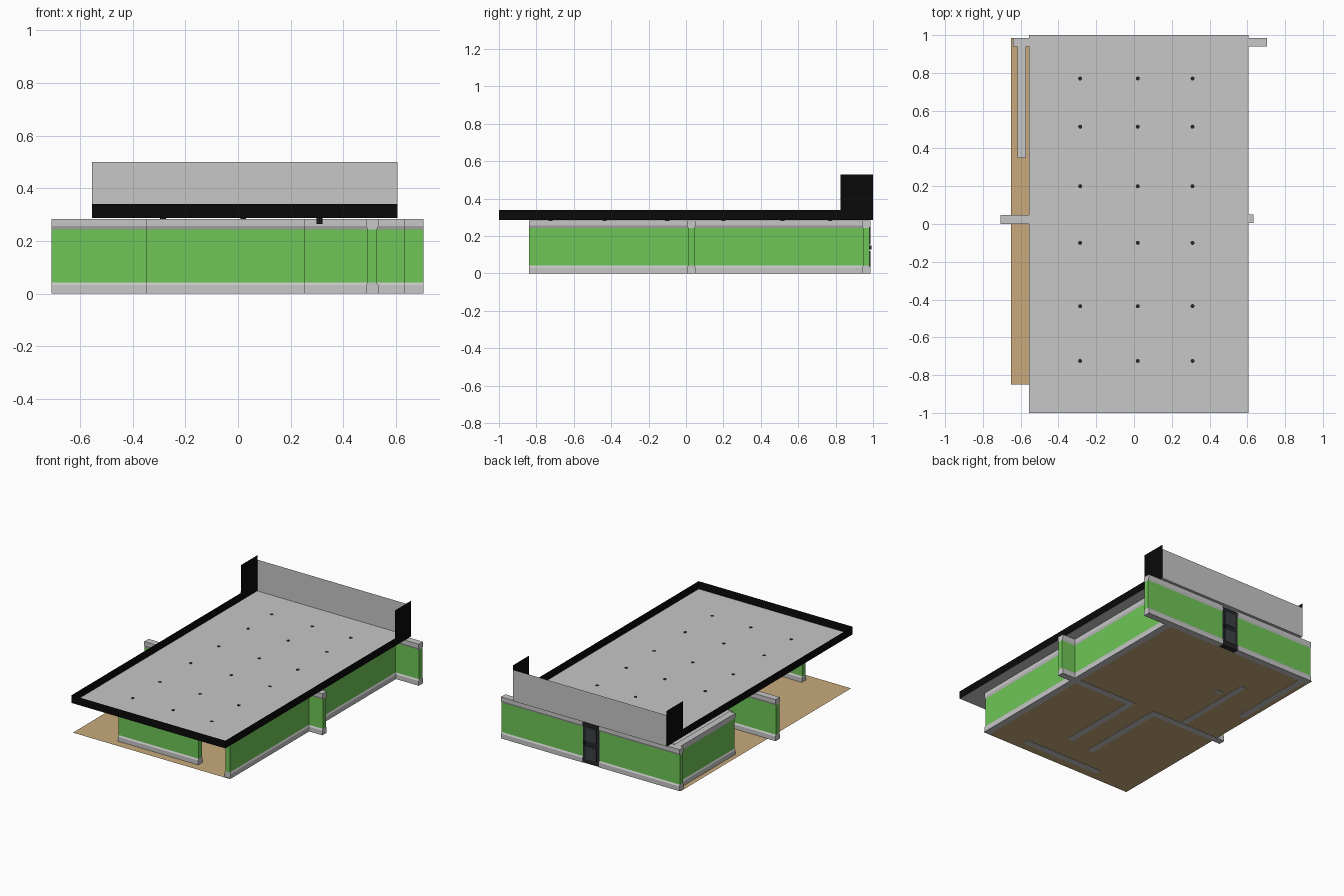
import bpy, bmesh, math

if "Cube" in bpy.data.objects:
    bpy.data.objects.remove(bpy.data.objects["Cube"])

def mat(name, c):
    m = bpy.data.materials.new(name)
    m.diffuse_color = (*c, 1)
    m.use_nodes = True
    m.node_tree.nodes["Principled BSDF"].inputs["Base Color"].default_value = m.diffuse_color
    return m

GREY = mat("light grey", (0.57, 0.57, 0.57))
GREEN = mat("wall green", (0.155, 0.56, 0.095))
TAN = mat("floor tan", (0.58, 0.40, 0.20))
BLACK = mat("fascia black", (0.003, 0.003, 0.003))
DARK = mat("door charcoal", (0.018, 0.02, 0.022))
SLATE = mat("door slate", (0.045, 0.052, 0.06))

def finish(name, bm, *mats):
    me = bpy.data.meshes.new(name)
    bm.to_mesh(me)
    bm.free()
    ob = bpy.data.objects.new(name, me)
    bpy.context.collection.objects.link(ob)
    for m in mats:
        me.materials.append(m)
    return ob

def quad(name, pts, m):
    bm = bmesh.new()
    bm.faces.new([bm.verts.new(p) for p in pts])
    return finish(name, bm, m)

def box(name, x0, x1, y0, y1, z0, z1, m):
    bm = bmesh.new()
    bmesh.ops.create_cube(bm, size=1)
    for v in bm.verts:
        v.co = (x1 if v.co.x > 0 else x0, y1 if v.co.y > 0 else y0, z1 if v.co.z > 0 else z0)
    return finish(name, bm, m)

def cylinder(name, x, y, z0, z1, r, m, n=8):
    bm = bmesh.new()
    bmesh.ops.create_cone(bm, cap_ends=True, segments=n, radius1=r, radius2=r, depth=z1 - z0)
    bmesh.ops.translate(bm, verts=bm.verts, vec=(x, y, (z0 + z1) / 2))
    return finish(name, bm, m)

# Wall half profile (half width, height): flared grey base, green body, flared grey cap
PROFILE = [(0.023, 0), (0.023, 0.032), (0.0175, 0.042), (0.0175, 0.243),
           (0.023, 0.256), (0.023, 0.283)]

def wall(name, p, q):
    """Profiled wall whose centre line runs from p to q."""
    dx, dy = q[0] - p[0], q[1] - p[1]
    l = math.hypot(dx, dy)
    nx, ny = -dy / l, dx / l
    bm = bmesh.new()
    rows = []
    for w, z in PROFILE:
        rows.append([bm.verts.new((c[0] + nx * w * s, c[1] + ny * w * s, z))
                     for c, s in ((p, 1), (p, -1), (q, -1), (q, 1))])
    for k in range(len(rows) - 1):
        a, b = rows[k], rows[k + 1]
        for i in range(4):
            j = (i + 1) % 4
            f = bm.faces.new((a[i], a[j], b[j], b[i]))
            f.material_index = 1 if k == 2 else 0
    bm.faces.new(rows[0][::-1])
    bm.faces.new(rows[-1])
    bmesh.ops.recalc_face_normals(bm, faces=bm.faces)
    return finish(name, bm, GREY, GREEN)

# Outer walls
D0, D1 = -0.035, 0.09                       # door opening
wall("back_wall_left", (-0.64, 0.963), (D0, 0.963))
wall("back_wall_right", (D1, 0.963), (0.51, 0.963))
wall("back_wall_wing", (0.51, 0.963), (0.705, 0.963))
wall("right_wall_front", (0.51, -0.84), (0.51, -0.23))
wall("right_wall_back", (0.51, -0.23), (0.51, 0.945))
wall("left_wall", (-0.595, 0.35), (-0.595, 0.945))
wall("front_wall", (-0.35, -0.77), (0.255, -0.77))

# Cross walls and corridor partitions
wall("cross_wall_left", (-0.708, 0.024), (-0.12, 0.024))
wall("cross_wall_right", (0.03, 0.028), (0.633, 0.028))
wall("corridor_wall_left", (-0.14, -0.60), (-0.14, 0.005))
wall("corridor_wall_right", (0.05, -0.57), (0.05, 0.01))

# Interior counter
box("counter", -0.385, -0.345, 0.05, 0.65, 0, 0.12, GREY)
box("counter_step", -0.31, -0.25, 0.485, 0.515, 0, 0.06, GREY)

# Floor sheet, just above the wall bottoms
quad("floor", [(-0.65, -0.85, 0.002), (0.533, -0.85, 0.002),
               (0.533, 0.985, 0.002), (-0.65, 0.985, 0.002)], TAN)

# Back door: dark frame, two slate panels, handle
box("door", D0, D1, 0.945, 0.982, 0, 0.272, DARK)
for name, z0, z1 in (("door_panel_lower", 0.03, 0.12), ("door_panel_upper", 0.155, 0.25)):
    box(name, D0 + 0.022, D1 - 0.022, 0.981, 0.986, z0, z1, SLATE)
box("door_handle", D1 - 0.02, D1 - 0.006, 0.98, 0.992, 0.128, 0.15, DARK)

# Roof sheet and its upright edge sheets
X0, X1, ZB, ZT = -0.555, 0.605, 0.287, 0.34
quad("roof", [(X0, -1, ZB), (X1, -1, ZB), (X1, 1, ZB), (X0, 1, ZB)], GREY)
quad("front_fascia", [(X0, -1, ZB), (X1, -1, ZB), (X1, -1, ZT), (X0, -1, ZT)], BLACK)
quad("back_sign_panel", [(X1, 1, ZB), (X0, 1, ZB), (X0, 1, 0.5), (X1, 1, 0.5)], GREY)
for side, x in (("left", X0), ("right", X1)):
    pts = [(x, -1, ZB), (x, 1, ZB), (x, 1, 0.53), (x, 0.825, 0.53), (x, 0.825, ZT), (x, -1, ZT)]
    quad(side + "_fascia", pts if side == "right" else pts[::-1], BLACK)

# Ceiling light fittings whose tops poke through the roof
for x in (-0.285, 0.02, 0.31):
    for y in (0.77, 0.515, 0.2, -0.1, -0.435, -0.725):
        cylinder("ceiling_light", x, y, 0.265, 0.289, 0.011, DARK)
